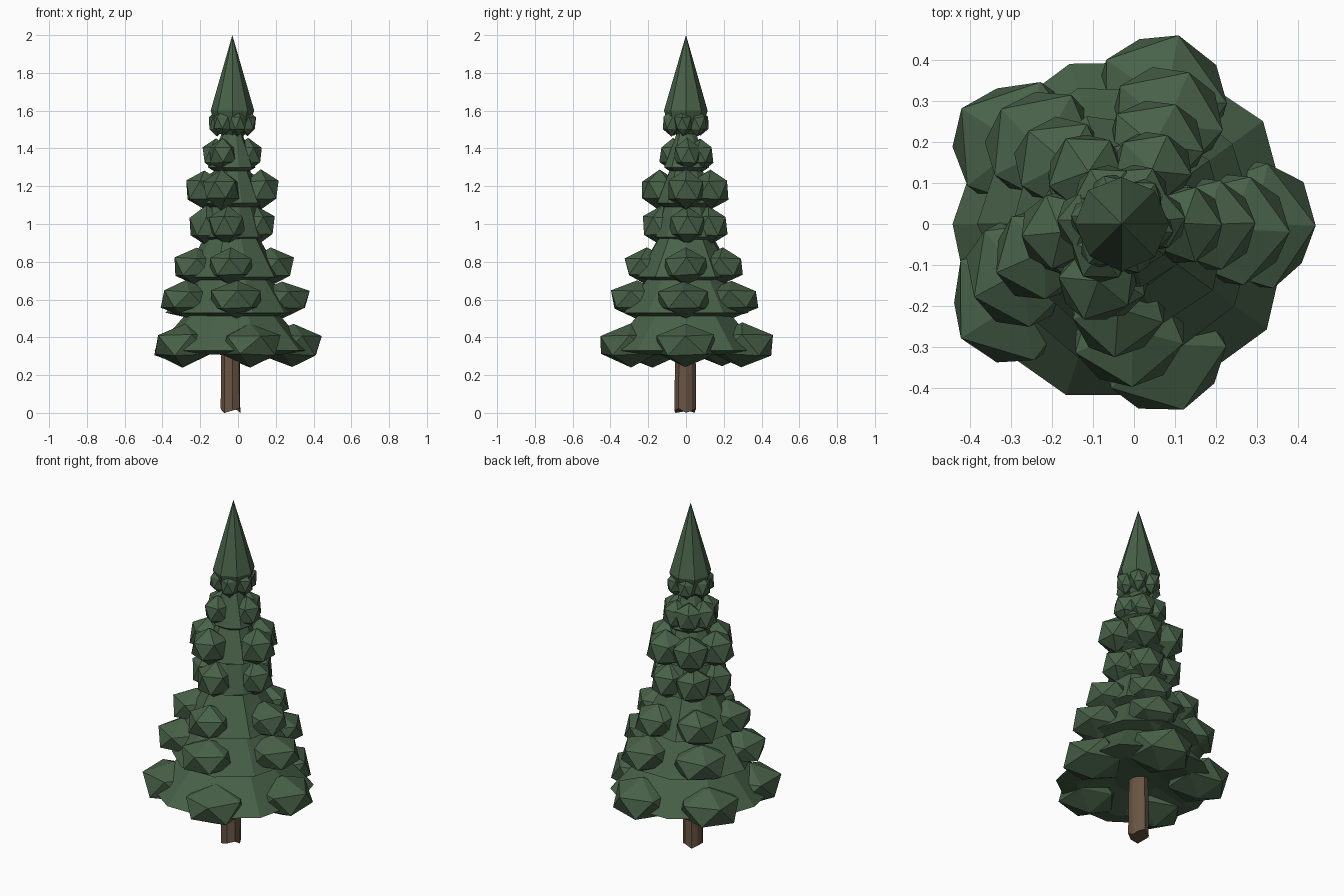
import bpy
import bmesh
import random
from math import radians, cos, sin, tau
from mathutils import Matrix, Vector

if "Cube" in bpy.data.objects:
    bpy.data.objects.remove(bpy.data.objects["Cube"])

random.seed(4)
AXIS_X = -0.03  # the trunk line sits slightly off centre


def make_material(name, color):
    mat = bpy.data.materials.new(name)
    mat.use_nodes = True
    mat.diffuse_color = (*color, 1)
    bsdf = mat.node_tree.nodes["Principled BSDF"]
    bsdf.inputs["Base Color"].default_value = (*color, 1)
    bsdf.inputs["Roughness"].default_value = 0.9
    return mat


GREEN = make_material("pine green", (0.065, 0.12, 0.066))
BROWN = make_material("bark brown", (0.14, 0.09, 0.056))


def finish(bm, name, mat):
    bmesh.ops.recalc_face_normals(bm, faces=bm.faces)
    mesh = bpy.data.meshes.new(name)
    bm.to_mesh(mesh)
    bm.free()
    mesh.materials.append(mat)
    obj = bpy.data.objects.new(name, mesh)
    obj.location.x = AXIS_X
    bpy.context.collection.objects.link(obj)
    return obj


def lathe(name, rings, sides, mat, wobble=0.0):
    """Stack of (radius, z) rings with shared angular irregularity, closed at both ends."""
    bm = bmesh.new()
    scale = [1 + random.uniform(-wobble, wobble) for _ in range(sides)]
    loops = []
    for r, z in rings:
        loops.append([bm.verts.new((r * s * cos(tau * i / sides),
                                    r * s * sin(tau * i / sides), z))
                      for i, s in enumerate(scale)])
    for low, high in zip(loops, loops[1:]):
        for i in range(sides):
            j = (i + 1) % sides
            bm.faces.new((low[i], low[j], high[j], high[i]))
    bm.faces.new(loops[0])
    bm.faces.new(loops[-1])
    bmesh.ops.remove_doubles(bm, verts=bm.verts, dist=0.0005)
    return finish(bm, name, mat)


def clumps(name, angles, dist, z, size, height):
    """Ring of squashed faceted balls set into the skirt, each turned outward."""
    bm = bmesh.new()
    for a in angles:
        place = (Matrix.Rotation(radians(a), 4, 'Z')
                 @ Matrix.Translation((dist, 0, z))
                 @ Matrix.Diagonal((size, size, height, 1)))
        ball = bmesh.ops.create_icosphere(bm, subdivisions=1, radius=1, matrix=place)
        for v in ball["verts"]:
            v.co += Vector([random.uniform(-0.05, 0.05) * s for s in (size, size, height)])
    return finish(bm, name, GREEN)


# Trunk with ridged bark and a ragged foot
trunk = lathe("trunk", [(0.057, 0), (0.054, 0.28), (0.047, 0.6)], 9, BROWN, 0.16)
trunk.location.x -= 0.01
for i, v in enumerate(trunk.data.vertices):
    if v.co.z < 0.01 and i % 3:
        v.co.z = 0.012 * (i % 3)

# Foliage skirts, hollowed below: bottom z, top z, bottom radius, top radius
skirts = [
    (0.31, 0.56, 0.425, 0.22),
    (0.51, 0.74, 0.34, 0.19),
    (0.70, 0.93, 0.265, 0.145),
    (0.91, 1.10, 0.175, 0.12),
    (1.09, 1.30, 0.165, 0.085),
    (1.28, 1.50, 0.125, 0.045),
]
for n, (z0, z1, r0, r1) in enumerate(skirts, 1):
    lathe(f"skirt_{n}", [(r0 * 0.3, z0 + 0.04), (r0 * 0.75, z0), (r0, z0 + 0.02), (r1, z1)],
          10, GREEN, 0.05)

# Clumps per skirt: first angle, angle step, distance, height on trunk, width, thickness
rings = [
    (0, 72, 0.315, 0.36, 0.18, 0.115),
    (-2, 69, 0.265, 0.60, 0.155, 0.10),
    (0, 67, 0.205, 0.775, 0.13, 0.10),
    (2, 64, 0.135, 0.99, 0.105, 0.105),
    (0, 62, 0.15, 1.18, 0.108, 0.105),
    (5, 57, 0.085, 1.365, 0.08, 0.09),
]
for n, (start, step, dist, z, size, height) in enumerate(rings, 1):
    clumps(f"clumps_{n}", [start + step * k for k in range(5)], dist, z, size, height)

# Pointed crown with small clumps around its foot
lathe("crown", [(0.05, 1.47), (0.09, 1.52), (0.115, 1.60), (0, 2.0)], 8, GREEN, 0.05)
clumps("crown_clumps", [-10 + 60 * k for k in range(6)], 0.08, 1.535, 0.052, 0.07)
